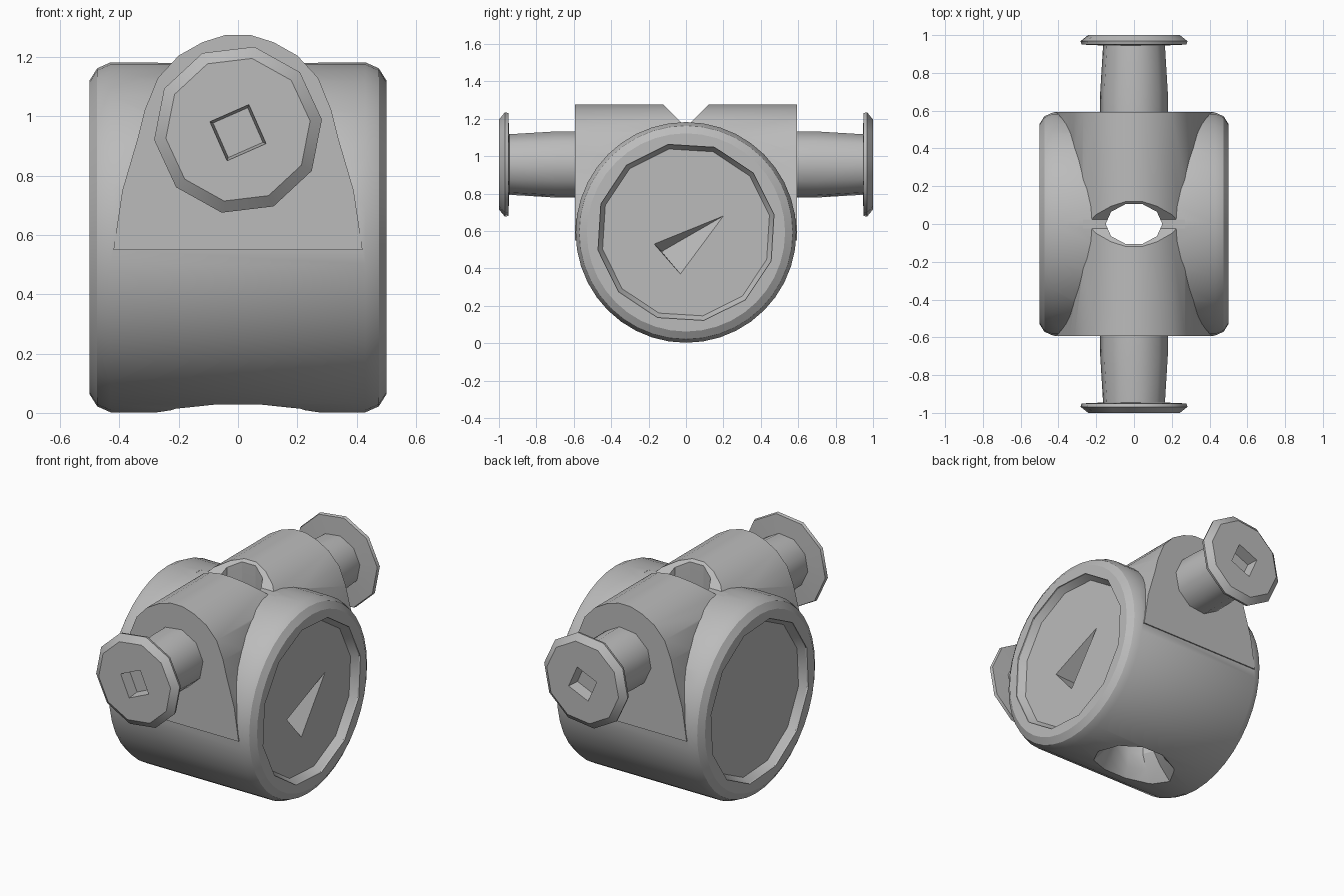
import bpy
import bmesh
import math
from mathutils import Vector

cube = bpy.data.objects.get("Cube")
if cube:
    bpy.data.objects.remove(cube, do_unlink=True)

grey = bpy.data.materials.new("plain grey")
grey.use_nodes = True
colour = (0.5, 0.5, 0.5, 1)
grey.diffuse_color = colour
grey.node_tree.nodes["Principled BSDF"].inputs["Base Color"].default_value = colour


def ring(axis, centre, a, b, n, turn=0.0):
    """Ellipse of n points square to an axis."""
    u, v = {"x": ((0, 1, 0), (0, 0, 1)),
            "y": ((1, 0, 0), (0, 0, 1)),
            "z": ((1, 0, 0), (0, 1, 0))}[axis]
    u, v, c = Vector(u), Vector(v), Vector(centre)
    angles = [turn + math.tau * i / n for i in range(n)]
    return [c + u * a * math.cos(t) + v * b * math.sin(t) for t in angles]


def loft(name, rings):
    """Closed solid through a row of matching outlines."""
    bm = bmesh.new()
    rows = [[bm.verts.new(p) for p in r] for r in rings]
    n = len(rows[0])
    for low, high in zip(rows, rows[1:]):
        for i in range(n):
            j = (i + 1) % n
            bm.faces.new((low[i], low[j], high[j], high[i]))
    bm.faces.new(rows[0])
    bm.faces.new(rows[-1])
    bmesh.ops.recalc_face_normals(bm, faces=bm.faces)
    mesh = bpy.data.meshes.new(name)
    bm.to_mesh(mesh)
    bm.free()
    mesh.materials.append(grey)
    obj = bpy.data.objects.new(name, mesh)
    bpy.context.collection.objects.link(obj)
    return obj


def select(obj):
    bpy.ops.object.select_all(action="DESELECT")
    obj.select_set(True)
    bpy.context.view_layer.objects.active = obj


def combine(target, tool, operation="DIFFERENCE"):
    """Apply a boolean and throw the tool away."""
    mod = target.modifiers.new("combine", "BOOLEAN")
    mod.operation = operation
    mod.solver = "EXACT"
    mod.object = tool
    tool.hide_render = True
    select(target)
    bpy.ops.object.modifier_apply(modifier=mod.name)
    bpy.data.objects.remove(tool, do_unlink=True)


def smooth(obj, degrees):
    select(obj)
    bpy.ops.object.shade_smooth_by_angle(angle=math.radians(degrees))


# Drum lying along x, with softened rims
half = [(0.43, 0.59), (0.475, 0.57), (0.5, 0.53)]
drum = [(-x, r) for x, r in reversed(half)] + half
body = loft("body", [ring("x", (x, 0, 0.592), r, r, 40) for x, r in drum])

# Arched saddle across the top, flaring into the drum
right_side = [(0.42, 0.55), (0.39, 0.75), (0.34, 0.92), (0.315, 1.02), (0.27, 1.13),
              (0.2, 1.205), (0.12, 1.25), (0.04, 1.275)]
outline = right_side + [(-x, z) for x, z in reversed(right_side)]
saddle = loft("saddle", [[Vector((x, y, z)) for x, z in outline] for y in (-0.594, 0.594)])
combine(body, saddle, "UNION")

# Shallow round recess in each end
for s in (-1, 1):
    steps = [(0.45, 0.455), (0.49, 0.48), (0.6, 0.48)]
    combine(body, loft("recess", [ring("x", (s * x, 0, 0.592), r, r, 12, 0.2)
                                  for x, r in steps]))

# Upright hole, flared at the bottom
bore = [(-0.05, 0.32, 0.24), (0.08, 0.2, 0.14), (0.16, 0.15, 0.11), (1.4, 0.15, 0.11)]
combine(body, loft("bore", [ring("z", (0, 0, z), a, b, 10) for z, a, b in bore]))

# V notch over the saddle crest
notch = [(1.18, 0.025), (1.3, 0.145)]
combine(body, loft("notch", [[Vector((x, y, z)) for x, y in
                              ((-0.27, -w), (0.27, -w), (0.27, w), (-0.27, w))]
                             for z, w in notch]))

# Slanted three-cornered pit in the left end
corners = [Vector((0, -0.17, 0.53)), Vector((0, -0.03, 0.37)), Vector((0, 0.2, 0.68))]
deep = Vector((0, -0.13, 0.49))
combine(body, loft("pit", [[p.lerp(deep, k) + Vector((x, 0, 0)) for p in corners]
                           for x, k in ((0.33, 0.97), (0.45, 0), (0.47, 0))]))
smooth(body, 28)

# Stems with bevelled discs and square sockets, front and back
shape = [(0.55, 0.18), (0.7, 0.18), (0.945, 0.165), (0.95, 0.28), (0.968, 0.285), (1.0, 0.245)]
for s, side in ((-1, "front"), (1, "back")):
    knob = loft(side + "_knob", [ring("y", (0, s * y, 0.955), r, r, 10, 0.12)
                                 for y, r in shape])
    socket = loft("socket", [ring("y", (0, s * y, 0.945), r, r, 4, 1.2)
                             for y, r in ((0.93, 0.09), (1.05, 0.11))])
    combine(knob, socket)
    smooth(knob, 37)
